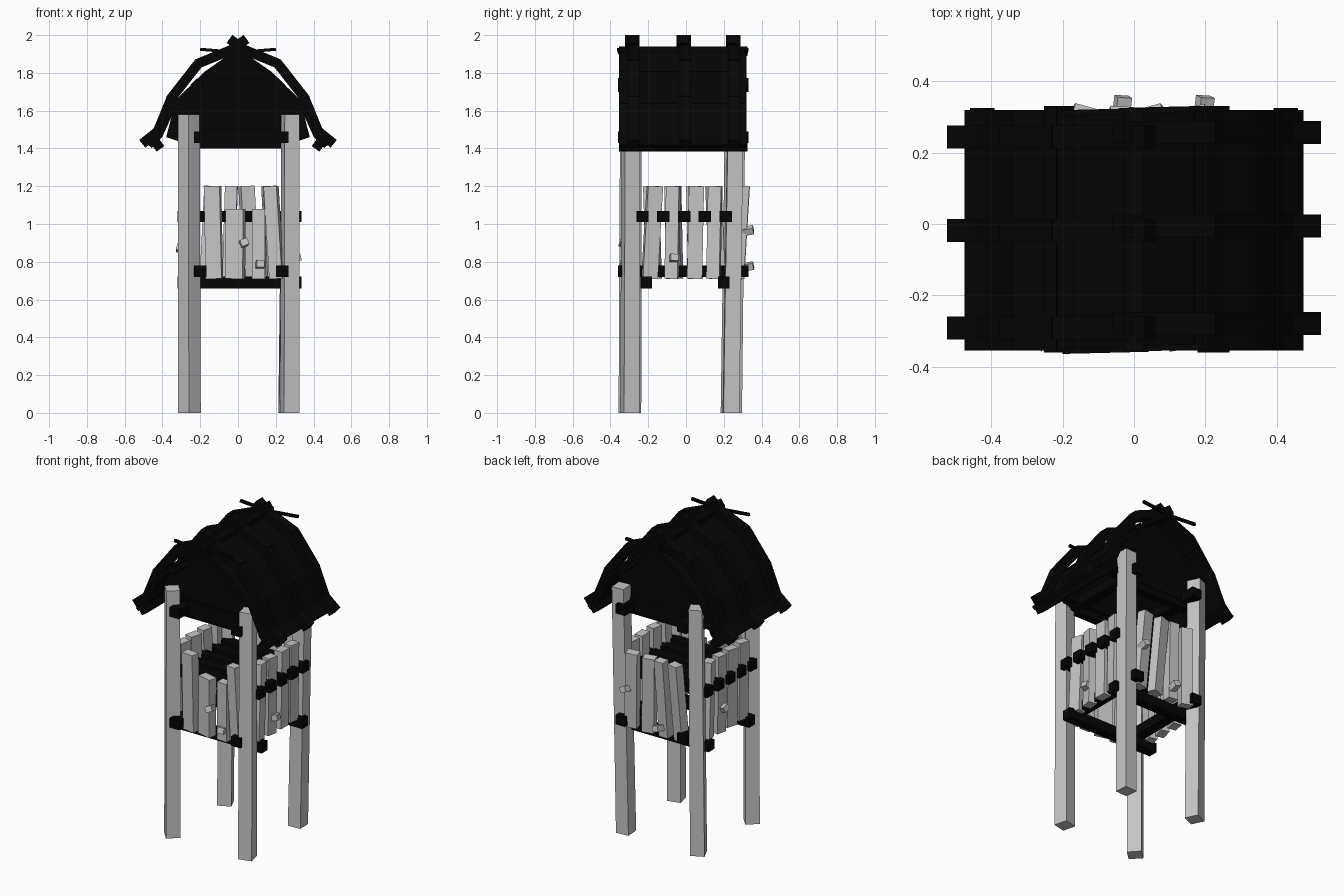
import bpy, bmesh, math, random
from mathutils import Vector, Matrix

random.seed(4)
cube = bpy.data.objects.get("Cube")
if cube:
    bpy.data.objects.remove(cube, do_unlink=True)


def material(name, value):
    m = bpy.data.materials.new(name)
    m.use_nodes = True
    color = (value, value, value, 1)
    m.diffuse_color = color
    m.node_tree.nodes["Principled BSDF"].inputs["Base Color"].default_value = color
    return m


PALE = material("pale grey wood", 0.56)
DARK = material("black wood", 0.0015)


def finish(name, bm, mat):
    bmesh.ops.recalc_face_normals(bm, faces=bm.faces)
    mesh = bpy.data.meshes.new(name)
    bm.to_mesh(mesh)
    bm.free()
    mesh.materials.append(mat)
    ob = bpy.data.objects.new(name, mesh)
    bpy.context.collection.objects.link(ob)
    return ob


def add_bar(bm, a, b, w, h, side, roll=0, taper=1):
    """Box running from a to b; w is measured along 'side', h across it."""
    a, b = Vector(a), Vector(b)
    d = (b - a).normalized()
    u = Vector(side)
    u = (u - d * u.dot(d)).normalized()
    u = Matrix.Rotation(math.radians(roll), 3, d) @ u
    v = d.cross(u)
    rings = []
    for p, s in ((a, 1), (b, taper)):
        rings.append([bm.verts.new(p + u * i * w * s / 2 + v * j * h * s / 2)
                      for i, j in ((-1, -1), (1, -1), (1, 1), (-1, 1))])
    lo, hi = rings
    bm.faces.new(lo)
    bm.faces.new(hi)
    for k in range(4):
        n = (k + 1) % 4
        bm.faces.new((lo[k], lo[n], hi[n], hi[k]))


def bar(name, a, b, w, h, mat, side=(1, 0, 0), roll=0, taper=1):
    bm = bmesh.new()
    add_bar(bm, a, b, w, h, side, roll, taper)
    return finish(name, bm, mat)


# Corner posts: foot, top, roll
for name, foot, top, roll in (
        ("front_right_post", (-.257, -.297), (-.26, -.292), 42),
        ("front_left_post", (.275, -.297), (.277, -.292), 14),
        ("back_right_post", (-.257, .24), (-.255, .26), 25),
        ("back_left_post", (.258, .238), (.275, .262), 3)):
    bar(name, (*foot, 0), (*top, 1.58), .085, .085, PALE, roll=roll, taper=.95)

# Frame beams crossing at the corners, low and under the roof
for level, x_height, y_height in (("lower", .69, .75), ("upper", 1.475, 1.46)):
    for tag, y in (("front", -.21), ("back", .2)):
        bar(f"{level}_{tag}_beam", (-.32, y, x_height), (.335, y, x_height),
            .06, .062, DARK, (0, 1, 0))
    for tag, x in (("right", -.2), ("left", .235)):
        bar(f"{level}_{tag}_beam", (x, -.36, y_height), (x, .33, y_height), .065, .06, DARK)
for tag, y in (("front", -.23), ("back", .2)):
    bar(f"{tag}_tie_beam", (-.23, y, 1.45), (.24, y, 1.45), .05, .1, DARK, (0, 1, 0))

# Platform slats poking out between the side planks
for i in range(5):
    y = -.23 + .11 * i
    bar(f"platform_slat_{i + 1}", (-.32, y, 1.04), (.335, y, 1.04), .065, .06, DARK, (0, 1, 0))

# Wall planks: position at foot and top along the wall, width, top height
WALLS = {
    "front": [(-.125, -.135, .085, 1.2), (-.015, -.012, .095, 1.08),
              (.11, .11, .07, 1.08), (.205, .175, .07, 1.2)],
    "back": [(-.16, -.135, .075, 1.2), (-.05, -.035, .065, 1.2),
             (.07, .045, .075, 1.2), (.19, .165, .075, 1.2)],
    "left": [(-.193, -.165, .08, 1.2), (-.075, -.067, .07, 1.2),
             (.045, .055, .08, 1.2), (.145, .155, .07, 1.2)],
    "right": [(-.17, -.185, .075, 1.2), (-.06, -.07, .08, 1.2),
              (.05, .04, .07, 1.2), (.165, .145, .075, 1.2)],
}
PLACE = {
    "front": lambda t, out: (t, -.292 - out),
    "back": lambda t, out: (t, .272 + out),
    "left": lambda t, out: (.272 + out, t),
    "right": lambda t, out: (-.265 - out, t),
}
for wall, planks in WALLS.items():
    side = (1, 0, 0) if wall in ("front", "back") else (0, 1, 0)
    lean = .03 if wall == "back" else 0
    for i, (foot, top, w, z) in enumerate(planks):
        bar(f"{wall}_plank_{i + 1}", (*PLACE[wall](foot, 0), .71),
            (*PLACE[wall](top, lean), z), w, .055, PALE, side, random.uniform(-18, 18))

# Little pegs sticking out of the planks
for i, (wall, t, z, roll) in enumerate((
        ("front", .025, .905, 25), ("front", .11, .79, 0), ("back", .19, .97, 25),
        ("back", -.04, .78, 15), ("left", -.07, .825, 0), ("right", .04, .875, 20))):
    side = (1, 0, 0) if wall in ("front", "back") else (0, 1, 0)
    reach = .085 if wall == "back" else .058
    bar(f"peg_{i + 1}", (*PLACE[wall](t, 0), z - .015), (*PLACE[wall](t + .01, reach), z),
        .042, .036, PALE, side, roll)

# Roof covering: wide boards following the bent profile on both slopes
SHELL = [(0, 1.915), (.165, 1.8), (.335, 1.635), (.41, 1.47), (.462, 1.415)]
BOARDS = [-.355, -.13, .1, .32]
bm = bmesh.new()
for sx in (-1, 1):
    for y0, y1 in zip(BOARDS, BOARDS[1:]):
        for (x0, z0), (x1, z1) in zip(SHELL, SHELL[1:]):
            ext = Vector((x1 - x0, 0, z1 - z0)).normalized() * .006
            a = Vector((x0, (y0 + y1) / 2, z0)) - ext
            b = Vector((x1, (y0 + y1) / 2, z1)) + ext
            a.x, b.x = a.x * sx, b.x * sx
            add_bar(bm, a, b, y1 - y0, .024, (0, 1, 0))
finish("roof_boards", bm, DARK)

# Gable walls filling the space under the boards
for tag, y in (("front", -.235), ("back", .185)):
    bm = bmesh.new()
    half = [(.23, 1.41), (.38, 1.46)] + [(x, z) for x, z in SHELL[2:0:-1]]
    outline = half + [SHELL[0]] + [(-x, z) for x, z in reversed(half)]
    face = bm.faces.new([bm.verts.new((x, y, z)) for x, z in outline])
    new = bmesh.ops.extrude_face_region(bm, geom=[face])["geom"]
    bmesh.ops.translate(bm, vec=(0, .02, 0),
                        verts=[v for v in new if isinstance(v, bmesh.types.BMVert)])
    finish(f"{tag}_gable", bm, DARK)

# Bent rafters over the boards, crossing at the ridge
RAFTER = [(-.045, 1.98), (.035, 1.922), (.21, 1.85), (.352, 1.668), (.425, 1.49), (.5, 1.43)]
for tag, y in (("front", -.285), ("middle", -.012), ("back", .25)):
    bm = bmesh.new()
    for sx in (-1, 1):
        for (x0, z0), (x1, z1) in zip(RAFTER, RAFTER[1:]):
            yy = y + .006 * sx
            ext = Vector((x1 - x0, 0, z1 - z0)).normalized() * .009
            add_bar(bm, (x0 * sx, yy, z0), ((x1 + ext.x) * sx, yy, z1 + ext.z),
                    .065, .052, (0, 1, 0))
    finish(f"{tag}_rafter", bm, DARK)

# Purlins, eave poles and ridge pole running along the roof
for tag, sx in (("right", -1), ("left", 1)):
    bar(f"{tag}_purlin", (.215 * sx, -.36, 1.735), (.215 * sx, .33, 1.735),
        .055, .05, DARK, roll=45)
    bar(f"{tag}_eave_pole", (.425 * sx, -.355, 1.418), (.425 * sx, .325, 1.418),
        .05, .05, DARK, roll=35 * sx)
bar("ridge_pole", (0, -.355, 1.915), (0, .325, 1.915), .055, .05, DARK)

# Thin crossed sticks at both ends of the ridge
for tag, y in (("front", -.35), ("back", .317)):
    for sx in (-1, 1):
        bar(f"{tag}_ridge_stick_{'left' if sx > 0 else 'right'}", (-.04 * sx, y, 1.905),
            (.2 * sx, y + .006 * sx, 1.925), .016, .016, DARK, (0, 1, 0))
